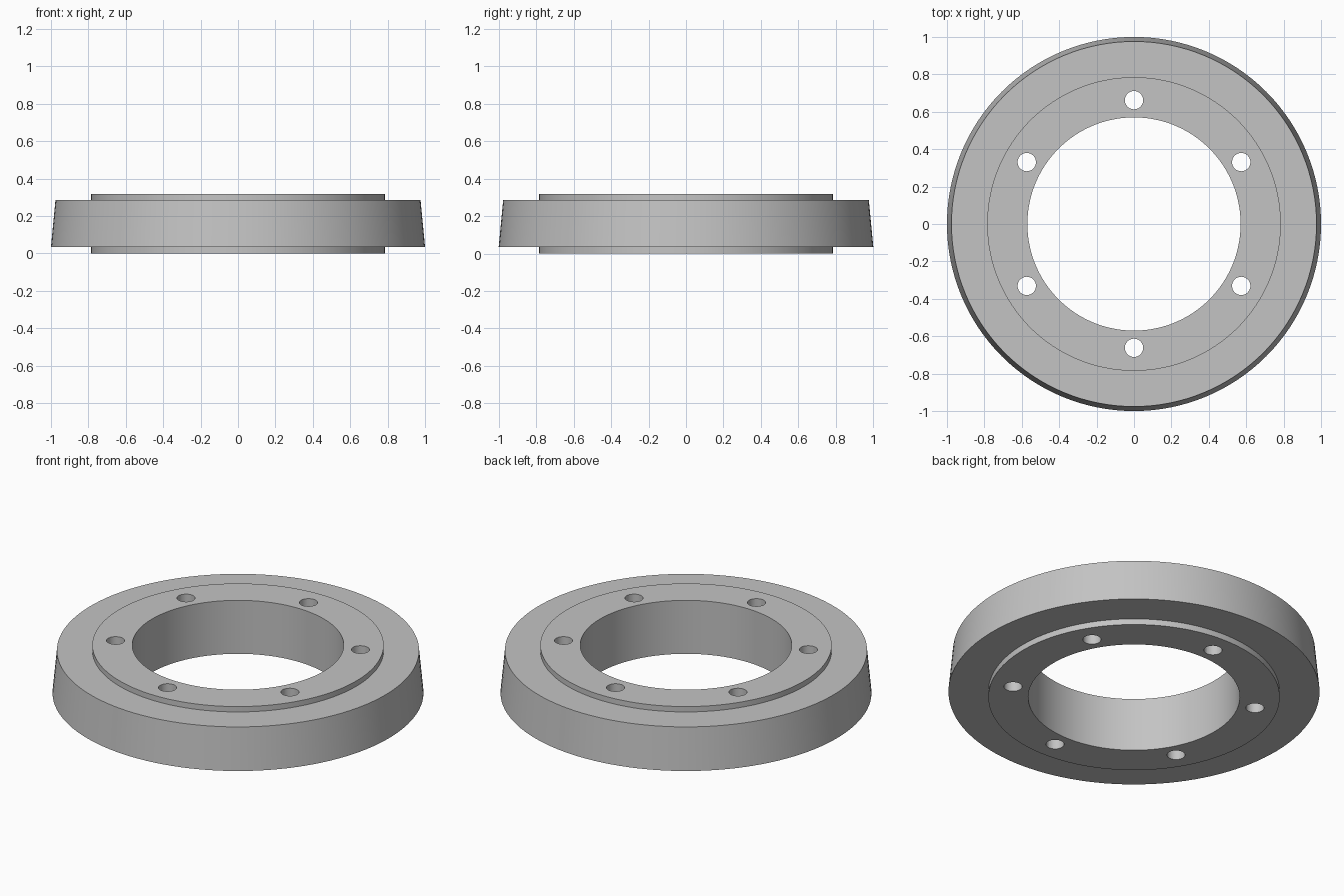
import bpy
import bmesh
from math import cos, sin, radians, tau
from mathutils import Matrix, Vector

if "Cube" in bpy.data.objects:
    bpy.data.objects.remove(bpy.data.objects["Cube"], do_unlink=True)

SEGMENTS = 128
HEIGHT = 0.318
BORE, HUB = 0.57, 0.785
RIM_LOW, RIM_HIGH = 1.0, 0.976
FLANGE_LOW, FLANGE_HIGH = 0.035, 0.286
HOLE_RADIUS, HOLE_CIRCLE, HOLE_COUNT = 0.049, 0.662, 6


def make_object(name, bm):
    mesh = bpy.data.meshes.new(name)
    bm.to_mesh(mesh)
    bm.free()
    obj = bpy.data.objects.new(name, mesh)
    bpy.context.collection.objects.link(obj)
    return obj


def lathe(name, profile):
    """Turn a closed (radius, height) outline around the z axis."""
    bm = bmesh.new()
    verts = [bm.verts.new((r, 0, z)) for r, z in profile]
    edges = [bm.edges.new((a, b)) for a, b in zip(verts, verts[1:] + verts[:1])]
    bmesh.ops.spin(bm, geom=verts + edges, cent=(0, 0, 0), axis=(0, 0, 1),
                   angle=tau, steps=SEGMENTS, use_merge=True)
    bmesh.ops.remove_doubles(bm, verts=bm.verts, dist=0.0001)
    bmesh.ops.recalc_face_normals(bm, faces=bm.faces)
    return make_object(name, bm)


# Ring: raised hub faces above and below a slightly tapered flange
ring = lathe("flange_ring", [
    (BORE, 0), (HUB, 0), (HUB, FLANGE_LOW), (RIM_LOW, FLANGE_LOW),
    (RIM_HIGH, FLANGE_HIGH), (HUB, FLANGE_HIGH), (HUB, HEIGHT), (BORE, HEIGHT),
])

# Bolt holes through the hub
bm = bmesh.new()
for i in range(HOLE_COUNT):
    angle = radians(30) + tau * i / HOLE_COUNT
    centre = Vector((cos(angle) * HOLE_CIRCLE, sin(angle) * HOLE_CIRCLE, HEIGHT / 2))
    bmesh.ops.create_cone(bm, cap_ends=True, segments=32, radius1=HOLE_RADIUS,
                          radius2=HOLE_RADIUS, depth=HEIGHT * 2,
                          matrix=Matrix.Translation(centre))
cutter = make_object("bolt_hole_cutter", bm)
cutter.hide_render = True

cut = ring.modifiers.new("bolt_holes", "BOOLEAN")
cut.operation = "DIFFERENCE"
cut.solver = "EXACT"
cut.object = cutter

bpy.ops.object.select_all(action="DESELECT")
ring.select_set(True)
bpy.context.view_layer.objects.active = ring
bpy.ops.object.modifier_apply(modifier=cut.name)
bpy.data.objects.remove(cutter, do_unlink=True)
bpy.ops.object.shade_smooth_by_angle(angle=radians(30))

# Plain grey metal
grey = bpy.data.materials.new("grey_metal")
grey.use_nodes = True
colour = (0.55, 0.55, 0.55, 1)
grey.diffuse_color = colour
grey.node_tree.nodes["Principled BSDF"].inputs["Base Color"].default_value = colour
ring.data.materials.clear()
ring.data.materials.append(grey)
